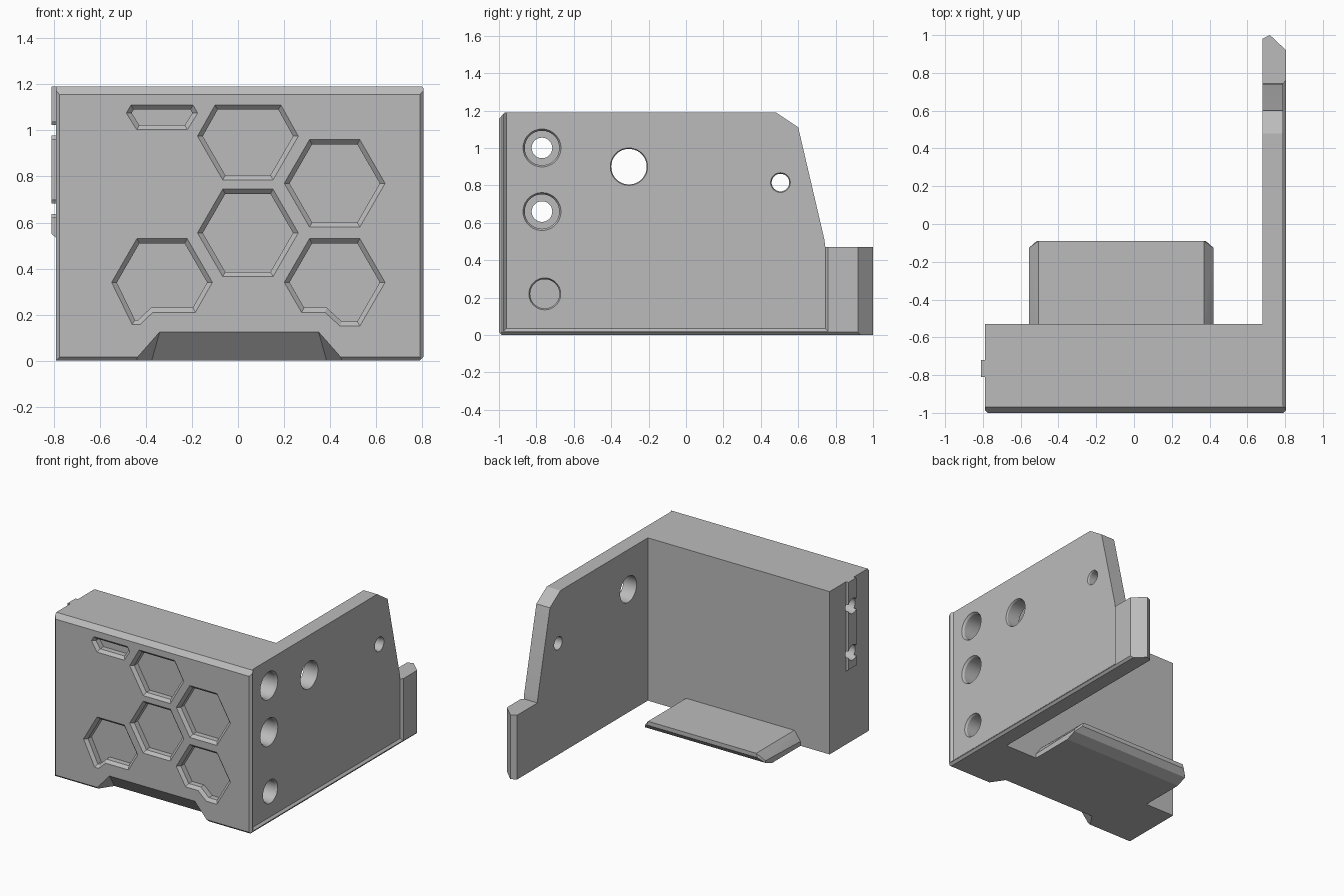
import bpy, bmesh, math
from mathutils import Vector

if "Cube" in bpy.data.objects:
    bpy.data.objects.remove(bpy.data.objects["Cube"], do_unlink=True)

grey = bpy.data.materials.new("plain_grey")
grey.use_nodes = True
grey.diffuse_color = (0.5, 0.5, 0.5, 1)
grey.node_tree.nodes["Principled BSDF"].inputs["Base Color"].default_value = (0.5, 0.5, 0.5, 1)


def make(name, bm):
    bmesh.ops.recalc_face_normals(bm, faces=bm.faces)
    mesh = bpy.data.meshes.new(name)
    bm.to_mesh(mesh)
    bm.free()
    mesh.materials.append(grey)
    obj = bpy.data.objects.new(name, mesh)
    bpy.context.collection.objects.link(obj)
    return obj


def loft(name, rings):
    """Skin closed rings of equal length and cap both ends."""
    bm = bmesh.new()
    loops = [[bm.verts.new(p) for p in ring] for ring in rings]
    n = len(loops[0])
    for a, b in zip(loops, loops[1:]):
        for i in range(n):
            j = (i + 1) % n
            bm.faces.new((a[i], a[j], b[j], b[i]))
    bm.faces.new(loops[0])
    bm.faces.new(loops[-1])
    return make(name, bm)


def hull(name, points):
    bm = bmesh.new()
    for p in points:
        bm.verts.new(p)
    res = bmesh.ops.convex_hull(bm, input=bm.verts)
    loose = [g for g in res["geom_interior"] if isinstance(g, bmesh.types.BMVert)]
    bmesh.ops.delete(bm, geom=loose, context="VERTS")
    bmesh.ops.dissolve_limit(bm, angle_limit=0.01, verts=bm.verts, edges=bm.edges)
    return make(name, bm)


def combine(target, tool, operation):
    mod = target.modifiers.new("combine", "BOOLEAN")
    mod.operation, mod.solver, mod.object = operation, "EXACT", tool
    bpy.context.view_layer.objects.active = target
    bpy.ops.object.modifier_apply(modifier=mod.name)
    bpy.data.objects.remove(tool, do_unlink=True)


def inset(points, d):
    """Move every side of a counter-clockwise outline inwards by d."""
    out = []
    for i, p in enumerate(points):
        p = Vector(p)
        e1 = (p - Vector(points[i - 1])).normalized()
        e2 = (Vector(points[(i + 1) % len(points)]) - p).normalized()
        n1, n2 = Vector((-e1.y, e1.x)), Vector((-e2.y, e2.x))
        out.append(p + (n1 + n2) * d / (1 + n1.dot(n2)))
    return out


def bore(y, z, steps):
    """Stepped round cutter along x; steps are (x, radius)."""
    n = 48
    angles = [2 * math.pi * i / n for i in range(n)]
    return loft("bore", [[(x, y + r * math.cos(a), z + r * math.sin(a)) for a in angles]
                         for x, r in steps])


# Body: side silhouette, plan and front silhouette intersected
side = [(-1, .015), (-.985, 0), (1, 0), (1, .47), (.745, .47), (.74, .51), (.6, 1.11),
        (.48, 1.19), (-.97, 1.19), (-1, 1.155)]
plan = [(-.79, -.985), (-.775, -1), (.79, -1), (.805, -.985), (.805, .92), (.72, 1),
        (.68, .98), (.68, -.53), (-.79, -.53)]
front = [(-1, 0), (.79, 0), (.805, .015), (.805, 1.3), (-1, 1.3)]
body = loft("bracket_body", [[(x, y, z) for y, z in side] for x in (-1, 1)])
combine(body, loft("plan", [[(x, y, z) for x, y in plan] for z in (-.1, 1.4)]), "INTERSECT")
combine(body, loft("front", [[(x, y, z) for x, z in front] for y in (-1.2, 1.2)]), "INTERSECT")

# Shallow recess on the outer side, open at the top
combine(body, loft("recess", [[(x, -.96 - g, .035 - g), (x, .745 + g, .035 - g),
                               (x, .745 + g, 1.4), (x, -.96 - g, 1.4)]
                              for x, g in ((.79, 0), (.82, .03))]), "DIFFERENCE")

# Raised strip on the far end
strip = [(.53, -.785), (.55, -.81), (1.19, -.81), (1.19, -.785)]
combine(body, loft("strip", [[(x, y, z) for z, x in strip] for y in (-.81, -.72)]), "UNION")

# Tongue at the foot of the back wall
left, right = -.555, .42
tongue = []
for s, x in ((1, left), (-1, right)):
    tongue += [(x, -.6, 0), (x, -.2, 0), (x, -.125, .045), (x + s * .04, -.09, .07),
               (x + s * .05, -.09, .1), (x + s * .05, -.6, .1), (x, -.6, .03), (x, -.125, .03)]
combine(body, hull("tongue", tongue), "UNION")

# Matching scoop under the front edge
corners = [(-.34, -1, .125), (.35, -1, .125), (-.45, -1, 0), (.46, -1, 0),
           (-.375, -.89, 0), (.385, -.89, 0)]
combine(body, hull("scoop", [(x, y - dy, z - dz) for x, y, z in corners
                             for dy in (0, .05) for dz in (0, .05)]), "DIFFERENCE")


# Honeycomb pockets with bevelled rims
def hexagon(cx, cz, r=.219):
    return [(cx + r * math.cos(math.pi * k / 3), cz + r * math.sin(math.pi * k / 3))
            for k in range(6)]


top = hexagon(.043, .975)
top[1], top[2] = (.187, 1.11), (-.1, 1.11)
low_left = hexagon(-.33, .34)
low_left[4:] = [(-.46, .157), (-.425, .157), (-.37, .21), (-.185, .21)]
low_left = [low_left[0]] + low_left[1:4] + low_left[4:]
low_right = hexagon(.42, .34)
low_right[4:5] = [(.276, .21), (.378, .21), (.443, .15)]
small = [(-.44, 1.003), (-.22, 1.003), (-.175, 1.075), (-.195, 1.11), (-.465, 1.11), (-.485, 1.075)]
for outline in (top, hexagon(.043, .555), hexagon(.42, .77), low_left, low_right, small):
    rings = [[(p.x, y, p.y) for p in inset(outline, d)]
             for y, d in ((-1.01, -.01), (-.98, .02), (-.94, .02))]
    combine(body, loft("pocket", rings), "DIFFERENCE")

# Counterbored bolt holes right through the block
for z in (1.0, .66):
    combine(body, bore(-.77, z, [(.82, .12), (.775, .092), (.5, .092), (.5, .055), (-.9, .055)]),
            "DIFFERENCE")
# Blind hole and the two holes in the side plate
combine(body, bore(-.755, .22, [(.82, .1), (.775, .078), (.5, .078)]), "DIFFERENCE")
combine(body, bore(-.305, .9, [(.82, .115), (.78, .095), (.6, .095)]), "DIFFERENCE")
combine(body, bore(.505, .815, [(.82, .07), (.78, .047), (.6, .047)]), "DIFFERENCE")

bpy.ops.object.select_all(action="DESELECT")
body.select_set(True)
bpy.context.view_layer.objects.active = body
bpy.ops.object.shade_smooth_by_angle(angle=math.radians(20))
